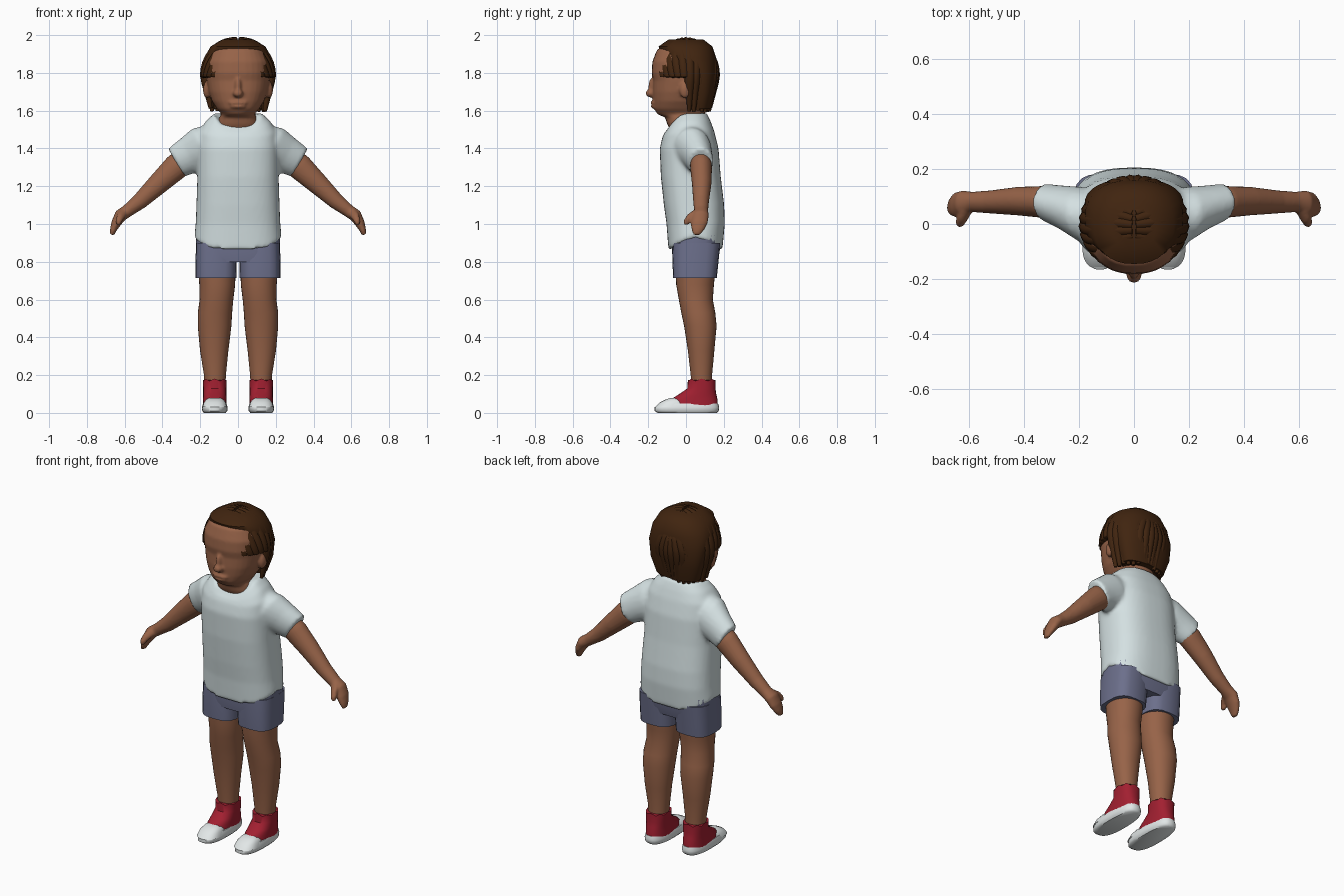
import bpy, bmesh, math, random
from mathutils import Vector

random.seed(4)
if "Cube" in bpy.data.objects:
    bpy.data.objects.remove(bpy.data.objects["Cube"])


def material(name, rgb):
    m = bpy.data.materials.new(name)
    m.use_nodes = True
    m.diffuse_color = (*rgb, 1)
    m.node_tree.nodes["Principled BSDF"].inputs["Base Color"].default_value = (*rgb, 1)
    return m


skin = material("brown skin", (0.31, 0.125, 0.065))
brown = material("dark brown hair", (0.052, 0.018, 0.005))
pale = material("pale shirt", (0.66, 0.75, 0.76))
blue = material("blue grey shorts", (0.15, 0.16, 0.26))
red = material("red canvas", (0.36, 0.014, 0.03))
white = material("white rubber", (0.78, 0.82, 0.82))


def skin_rings(bm, rings):
    """Bridge a list of point rings and cap both ends."""
    loops = [[bm.verts.new(p) for p in ring] for ring in rings]
    n = len(loops[0])
    for a, b in zip(loops, loops[1:]):
        for i in range(n):
            j = (i + 1) % n
            bm.faces.new((a[i], a[j], b[j], b[i]))
    bm.faces.new(loops[0][::-1])
    bm.faces.new(loops[-1])


def loft(bm, rows, power=2.3, n=32, shift=None):
    """Stack level sections given as z, centre x, half width, front y, back y."""
    rings = []
    for k, (z, cx, hw, y0, y1) in enumerate(rows):
        ring = []
        for i in range(n):
            t = math.tau * i / n
            c, s = math.cos(t), math.sin(t)
            x = math.copysign(abs(c) ** (2 / power), c)
            y = math.copysign(abs(s) ** (2 / power), s)
            dz = shift(k, c, s) if shift else 0
            ring.append((cx + hw * x, (y0 + y1) / 2 + (y1 - y0) / 2 * y, z + dz))
        rings.append(ring)
    skin_rings(bm, rings)


def limb(bm, rows, side=1, n=20):
    """Tube through x, y, z, with its radius across and its radius in y."""
    rings = []
    for k, (x, y, z, ru, ry) in enumerate(rows):
        a, b = rows[max(k - 1, 0)], rows[min(k + 1, len(rows) - 1)]
        d = Vector((b[0] - a[0], 0, b[2] - a[2])).normalized()
        ring = []
        for i in range(n):
            t = math.tau * i / n
            u = ru * math.cos(t)
            ring.append((side * (x - d.z * u), y + ry * math.sin(t), z + d.x * u))
        rings.append(ring)
    skin_rings(bm, rings)


def blob(bm, centre, radii):
    made = bmesh.ops.create_uvsphere(bm, u_segments=20, v_segments=12, radius=1)["verts"]
    for v in made:
        v.co = Vector(c + r * p for c, r, p in zip(centre, radii, v.co))


def finish(name, bm, mat, mirror=False, voxel=0, smooth=4):
    bmesh.ops.recalc_face_normals(bm, faces=bm.faces[:])
    mesh = bpy.data.meshes.new(name)
    bm.to_mesh(mesh)
    bm.free()
    mesh.materials.append(mat)
    mesh.polygons.foreach_set("use_smooth", [True] * len(mesh.polygons))
    mesh.set_sharp_from_angle(angle=math.radians(50))
    ob = bpy.data.objects.new(name, mesh)
    bpy.context.scene.collection.objects.link(ob)
    if mirror:
        ob.modifiers.new("Mirror", "MIRROR").use_mirror_merge = False
    if voxel:
        r = ob.modifiers.new("Blend", "REMESH")
        r.mode, r.voxel_size, r.use_smooth_shade = "VOXEL", voxel, True
        s = ob.modifiers.new("Soften", "SMOOTH")
        s.factor, s.iterations = 0.5, smooth
    return ob


# Head with neck, nose, lips and ears
bm = bmesh.new()
loft(bm, [(1.45, 0, .12, -.06, .1), (1.53, 0, .112, -.1, .1), (1.565, 0, .1, -.11, .1),
          (1.58, 0, .085, -.15, .1), (1.61, 0, .112, -.17, .1), (1.65, 0, .138, -.174, .12),
          (1.7, 0, .156, -.177, .14), (1.76, 0, .167, -.174, .15), (1.8, 0, .17, -.182, .15),
          (1.86, 0, .168, -.178, .15), (1.92, 0, .14, -.155, .13), (1.96, 0, .08, -.1, .09)])
blob(bm, (0, -.188, 1.692), (.027, .026, .022))
blob(bm, (0, -.178, 1.725), (.017, .022, .05))
blob(bm, (0, -.172, 1.642), (.05, .016, .01))
blob(bm, (0, -.17, 1.622), (.042, .017, .01))
for s in (1, -1):
    blob(bm, (s * .165, -.005, 1.71), (.02, .03, .045))
finish("head", bm, skin, voxel=.008, smooth=3)

# Hair: inner cap, then locks swept from a centre parting
bm = bmesh.new()
loft(bm, [(1.61, 0, .135, .01, .135), (1.7, 0, .165, .01, .155), (1.8, 0, .18, -.03, .165),
          (1.88, 0, .178, -.13, .16), (1.94, 0, .145, -.145, .14), (1.978, 0, .08, -.09, .09)])
finish("hair_cap", bm, brown)

curve = bpy.data.curves.new("hair_locks", "CURVE")
curve.dimensions = "3D"
curve.bevel_depth, curve.bevel_resolution = .028, 2
curve.use_fill_caps = True
curve.materials.append(brown)
LOCKS = 13
for side in (1, -1):
    for i in range(LOCKS):
        t = i / (LOCKS - 1)
        rise = math.radians(52 + 90 * t)
        turn = math.radians(-48 + 134 * t)
        start = Vector((.03 * side, -math.cos(rise), math.sin(rise))).normalized()
        end = Vector((side * math.cos(turn), math.sin(turn), 0))
        low = 1.775 if turn < -.05 else 1.6 + random.uniform(-.01, .02)
        path = []
        for k in range(10):
            d = start.slerp(end, k / 9)
            path.append(Vector((.174 * d.x, .152 * d.y, 1.785 + .187 * d.z)))
        base = path[-1]
        for k in range(1, 6):
            f = k / 5
            drop = (base.z - low) * f
            grip = 1 - .9 * drop ** 1.0
            path.append(Vector((base.x * grip, base.y * grip, base.z - drop)))
        line = curve.splines.new("POLY")
        line.points.add(len(path) - 1)
        line.use_smooth = True
        for k, (p, co) in enumerate(zip(line.points, path)):
            p.co = (*co, 1)
            f = k / (len(path) - 1)
            p.radius = min(.65 + 1.2 * f, 1, .35 + 2.2 * (1 - f))
locks = bpy.data.objects.new("hair_locks", curve)
bpy.context.scene.collection.objects.link(locks)

# Shirt: torso and sleeves blended, with a scooped collar and curved hem
bm = bmesh.new()


def shirt_edge(k, c, s):
    scoop = {5: .03, 6: .06, 7: .095}.get(k, 0)
    lift = .065 if k == 0 else 0
    return lift * c ** 4 - scoop * max(0, -s) ** 1.5


loft(bm, [(.865, 0, .231, -.093, .193), (1, 0, .224, -.103, .205), (1.1, 0, .22, -.117, .202),
          (1.25, 0, .215, -.133, .184), (1.4, 0, .215, -.139, .172), (1.49, 0, .205, -.125, .15),
          (1.545, 0, .17, -.113, .13), (1.587, 0, .125, -.104, .11)], 2.6, 48, shirt_edge)
for s in (1, -1):
    limb(bm, [(.1, .02, 1.44, .1, .09), (.19, .035, 1.395, .122, .1),
              (.26, .06, 1.363, .1, .08), (.328, .08, 1.325, .086, .066)], s)
finish("shirt", bm, pale, voxel=.011, smooth=5)

# Arms with mitten hands and thumbs
bm = bmesh.new()
limb(bm, [(.26, .075, 1.355, .07, .055), (.33, .08, 1.3, .069, .058), (.42, .083, 1.215, .057, .052),
          (.52, .08, 1.12, .043, .042), (.585, .08, 1.07, .034, .037), (.622, .075, 1.045, .034, .046),
          (.645, .07, 1.005, .026, .045), (.66, .063, .97, .018, .034), (.668, .057, .943, .012, .018)])
limb(bm, [(.6, .06, 1.065, .024, .024), (.618, .03, 1.045, .023, .024),
          (.63, .008, 1.02, .018, .02), (.634, .0, .995, .01, .012)])
finish("arms", bm, skin, mirror=True, voxel=.007, smooth=3)

# Legs
bm = bmesh.new()
loft(bm, [(.12, .123, .055, .03, .14), (.2, .122, .058, .025, .138), (.33, .126, .075, .01, .15),
          (.46, .124, .089, -.01, .162), (.53, .122, .091, -.025, .155), (.6, .114, .089, -.038, .142),
          (.68, .11, .095, -.052, .148), (.8, .112, .1, -.055, .16)], 2.1)
finish("legs", bm, skin, mirror=True)

# Shorts
bm = bmesh.new()
loft(bm, [(.715, .117, .108, -.068, .163), (.8, .116, .109, -.072, .172),
          (.9, .114, .108, -.07, .182)], 3, 20)
finish("shorts_legs", bm, blue, mirror=True)
bm = bmesh.new()
loft(bm, [(.8, 0, .218, -.068, .165), (.85, 0, .223, -.074, .178),
          (.94, 0, .221, -.072, .185)], 3.2, 28)
finish("shorts_waist", bm, blue)

# Shoes: rubber sole and toe cap, canvas upper with a wavy top
bm = bmesh.new()
loft(bm, [(0, .123, .058, -.15, .162), (.01, .123, .066, -.166, .173),
          (.03, .123, .068, -.166, .176), (.05, .123, .062, -.14, .17)], 2.6)
loft(bm, [(.03, .123, .064, -.163, .0), (.055, .123, .058, -.14, .0),
          (.072, .123, .045, -.105, -.01), (.08, .123, .028, -.08, -.02)], 2.5)
finish("shoe_soles", bm, white, mirror=True)
bm = bmesh.new()


def wavy_top(k, c, s):
    return .006 * math.cos(8 * math.atan2(s, c)) if k == 4 else 0


loft(bm, [(.04, .123, .063, -.078, .168), (.075, .123, .062, -.075, .166), (.1, .123, .061, -.035, .16),
          (.13, .123, .061, .008, .156), (.175, .123, .063, .01, .156)], 2.4, 32, wavy_top)
finish("shoe_uppers", bm, red, mirror=True)
